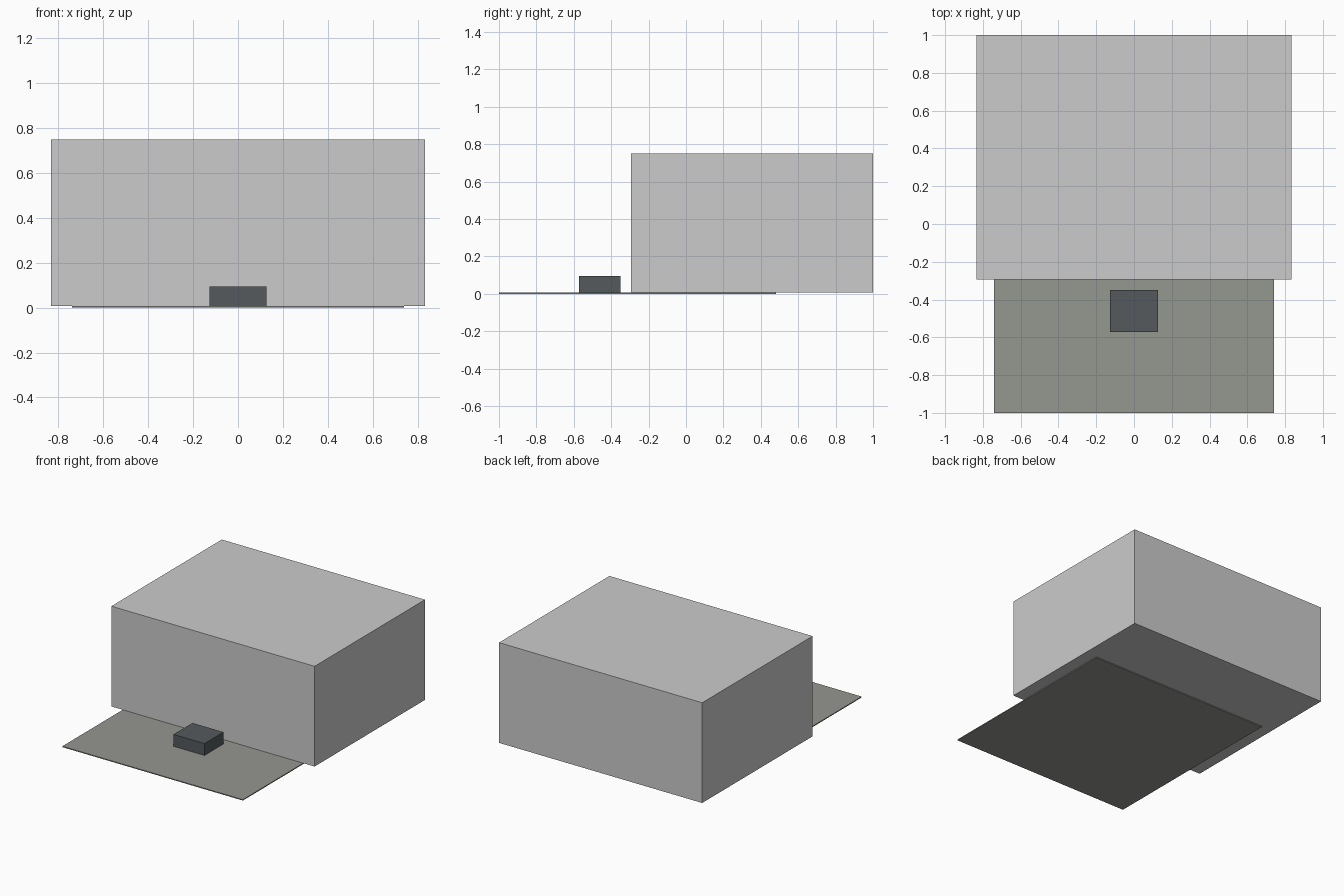
import bpy

default = bpy.data.objects.get("Cube")
if default:
    bpy.data.objects.remove(default, do_unlink=True)


def material(name, rgb):
    mat = bpy.data.materials.new(name)
    mat.use_nodes = True
    colour = (*rgb, 1)
    mat.diffuse_color = colour
    mat.node_tree.nodes["Principled BSDF"].inputs["Base Color"].default_value = colour
    return mat


def block(name, low, high, mat):
    """Axis-aligned block between two opposite corners."""
    centre = [(a + b) / 2 for a, b in zip(low, high)]
    bpy.ops.mesh.primitive_cube_add(size=1, location=centre)
    obj = bpy.context.object
    obj.name = name
    obj.scale = [b - a for a, b in zip(low, high)]
    bpy.ops.object.transform_apply(location=False, rotation=False, scale=True)
    obj.data.materials.append(mat)
    return obj


light_grey = material("light grey", (0.6, 0.6, 0.6))
stone_grey = material("stone grey", (0.3, 0.31, 0.28))
slate = material("dark slate", (0.09, 0.102, 0.11))

PLATE_TOP = 0.007

# Thin ground plate reaching partly under the main block
block("base_plate", (-0.74, -1, 0), (0.74, 0.48, PLATE_TOP), stone_grey)
# Large main block resting on the plate
block("main_block", (-0.833, -0.293, PLATE_TOP), (0.833, 1, 0.75), light_grey)
# Small block standing in front
block("small_block", (-0.128, -0.573, PLATE_TOP), (0.126, -0.35, 0.095), slate)
